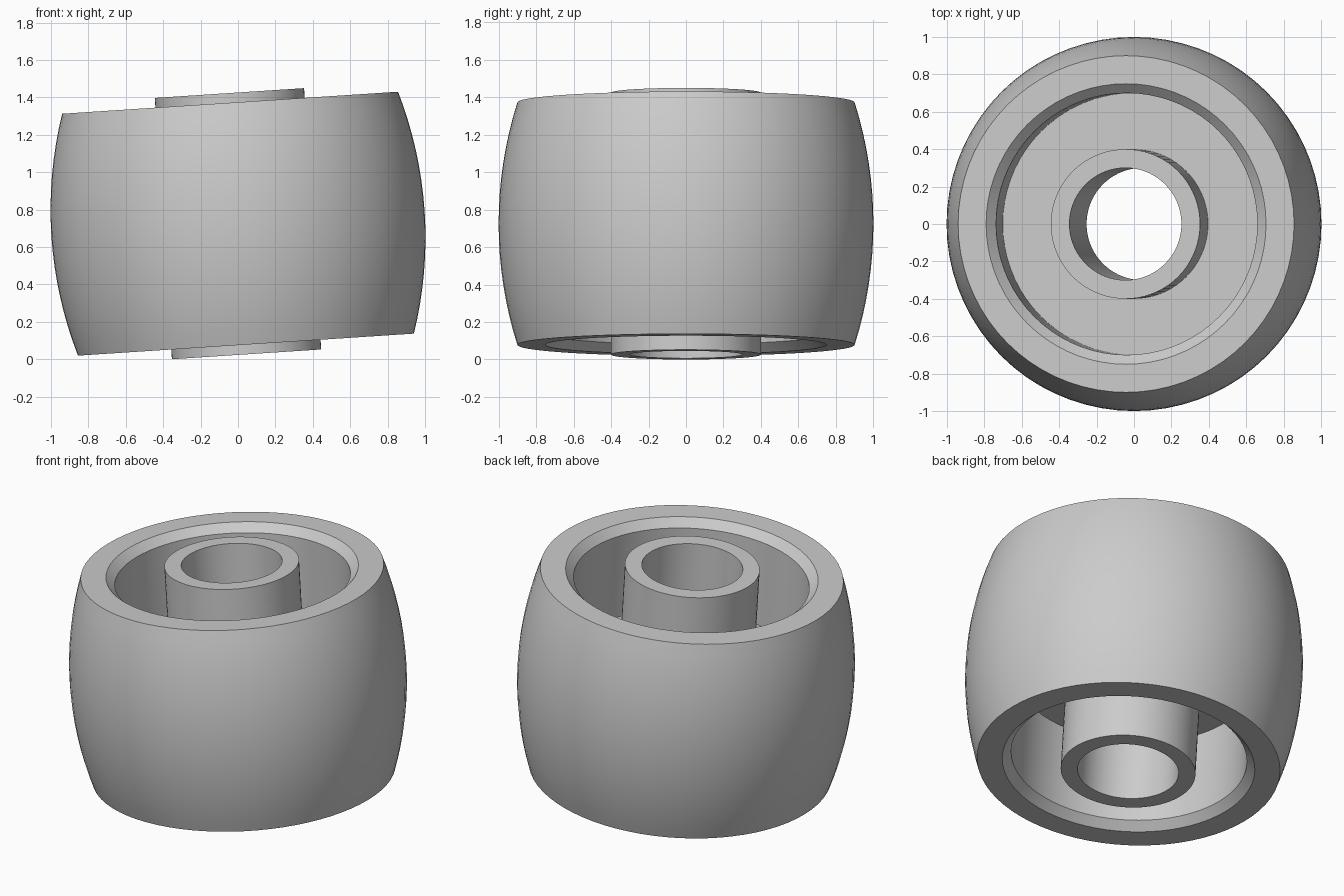
import bpy, bmesh, math

cube = bpy.data.objects.get("Cube")
if cube:
    bpy.data.objects.remove(cube, do_unlink=True)

SEGMENTS = 72
TILT = math.radians(3.75)

# Plain grey plastic
grey = bpy.data.materials.new("grey_plastic")
grey.use_nodes = True
colour = (0.6, 0.6, 0.6, 1)
grey.diffuse_color = colour
grey.node_tree.nodes["Principled BSDF"].inputs["Base Color"].default_value = colour


def crown(half_height, mid_radius, end_radius, steps):
    """Upper half of the bulging tread arc, from the middle to the rim."""
    sag = mid_radius - end_radius
    arc = (half_height ** 2 + sag ** 2) / (2 * sag)
    sweep = math.asin(half_height / arc)
    return [(mid_radius - arc + arc * math.cos(sweep * i / steps),
             arc * math.sin(sweep * i / steps)) for i in range(steps + 1)]


def lathe(name, profile):
    """Revolve a closed (radius, height) loop around the z axis."""
    bm = bmesh.new()
    rings = []
    for i in range(SEGMENTS):
        a = 2 * math.pi * i / SEGMENTS
        rings.append([bm.verts.new((r * math.cos(a), r * math.sin(a), z))
                      for r, z in profile])
    for i, ring in enumerate(rings):
        after = rings[(i + 1) % SEGMENTS]
        for j in range(len(profile)):
            k = (j + 1) % len(profile)
            bm.faces.new((ring[j], after[j], after[k], ring[k]))
    bmesh.ops.recalc_face_normals(bm, faces=bm.faces)
    mesh = bpy.data.meshes.new(name)
    bm.to_mesh(mesh)
    bm.free()
    mesh.materials.append(grey)
    obj = bpy.data.objects.new(name, mesh)
    bpy.context.collection.objects.link(obj)
    return obj


# Upper half section: tread, chamfered rim, recess wall, web, hub, bore
upper = crown(0.648, 1.0, 0.9, 8) + [
    (0.75, 0.648), (0.70, 0.598),   # rim and chamfer
    (0.70, 0.05), (0.40, 0.05),     # recess wall and web
    (0.40, 0.70), (0.30, 0.70),     # hub and bore
]
lower = [(r, -z) for r, z in reversed(upper[1:])]
roller = lathe("roller_wheel", upper + lower)

# Leaning slightly on its axis
roller.rotation_euler = (0, -TILT, 0)
roller.location = (0, 0, 0.70 * math.cos(TILT) + 0.40 * math.sin(TILT))

bpy.ops.object.select_all(action='DESELECT')
roller.select_set(True)
bpy.context.view_layer.objects.active = roller
bpy.ops.object.shade_smooth_by_angle(angle=math.radians(30))
